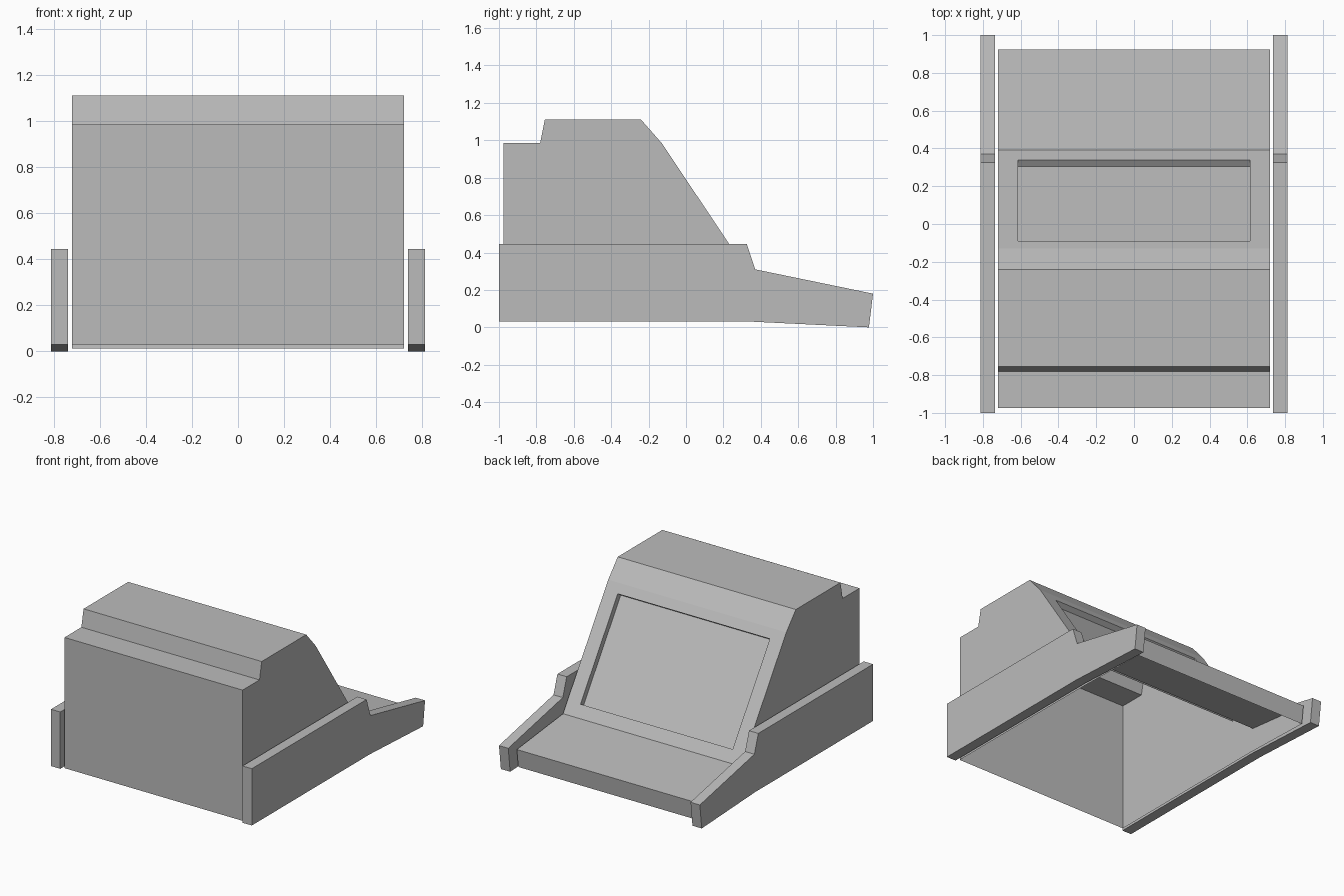
import bpy, bmesh
from mathutils import Vector

old = bpy.data.objects.get("Cube")
if old:
    bpy.data.objects.remove(old, do_unlink=True)

grey = bpy.data.materials.new("plain_grey")
grey.use_nodes = True
COLOUR = (0.5, 0.5, 0.5, 1)
grey.diffuse_color = COLOUR
grey.node_tree.nodes["Principled BSDF"].inputs["Base Color"].default_value = COLOUR


def extrude_profile(bm, profile, x0, x1, open_edges=()):
    """Sweep a (y, z) outline from x0 to x1; returns the strip faces by edge index."""
    a = [bm.verts.new((x0, y, z)) for y, z in profile]
    b = [bm.verts.new((x1, y, z)) for y, z in profile]
    bm.faces.new(a)
    bm.faces.new(b[::-1])
    n = len(profile)
    strips = {}
    for i in range(n):
        if i not in open_edges:
            j = (i + 1) % n
            strips[i] = bm.faces.new((a[j], a[i], b[i], b[j]))
    bmesh.ops.recalc_face_normals(bm, faces=bm.faces)
    return strips


def finish(bm, name):
    mesh = bpy.data.meshes.new(name)
    bm.to_mesh(mesh)
    bm.free()
    mesh.materials.append(grey)
    obj = bpy.data.objects.new(name, mesh)
    bpy.context.collection.objects.link(obj)
    return obj


# Cabinet shell, open underneath
SLOPE_TOP, SLOPE_LOW = Vector((-0.13, 0.985)), Vector((0.392, 0.205))
body_profile = [
    (-0.975, 0.03), (-0.975, 0.985), (-0.78, 0.985), (-0.755, 1.11),
    (-0.24, 1.11), SLOPE_TOP, SLOPE_LOW, (0.925, 0.147),
    (0.908, 0.013), (0.36, 0.03),
]
bm = bmesh.new()
strips = extrude_profile(bm, body_profile, -0.72, 0.72, open_edges=(8, 9))

# Recessed screen panel on the sloping face
screen = strips[5]
bmesh.ops.inset_individual(bm, faces=[screen], thickness=0.05)
middle = (SLOPE_TOP.y + SLOPE_LOW.y) / 2
for v in screen.verts:
    y = -0.09 if v.co.z > middle else 0.34
    t = (y - SLOPE_TOP.x) / (SLOPE_LOW.x - SLOPE_TOP.x)
    p = SLOPE_TOP.lerp(SLOPE_LOW, t)
    v.co = (0.615 if v.co.x > 0 else -0.615, p.x, p.y)
bm.normal_update()
bmesh.ops.inset_individual(bm, faces=[screen], thickness=0, depth=-0.042)
finish(bm, "cabinet_body")

# Side panels
panel_profile = [
    (-1, 0.03), (-1, 0.445), (0.325, 0.445), (0.37, 0.31),
    (1, 0.18), (0.978, 0), (0.36, 0.03),
]
for name, side in (("left_side_panel", 1), ("right_side_panel", -1)):
    bm = bmesh.new()
    extrude_profile(bm, panel_profile, side * 0.737, side * 0.812)
    finish(bm, name)
